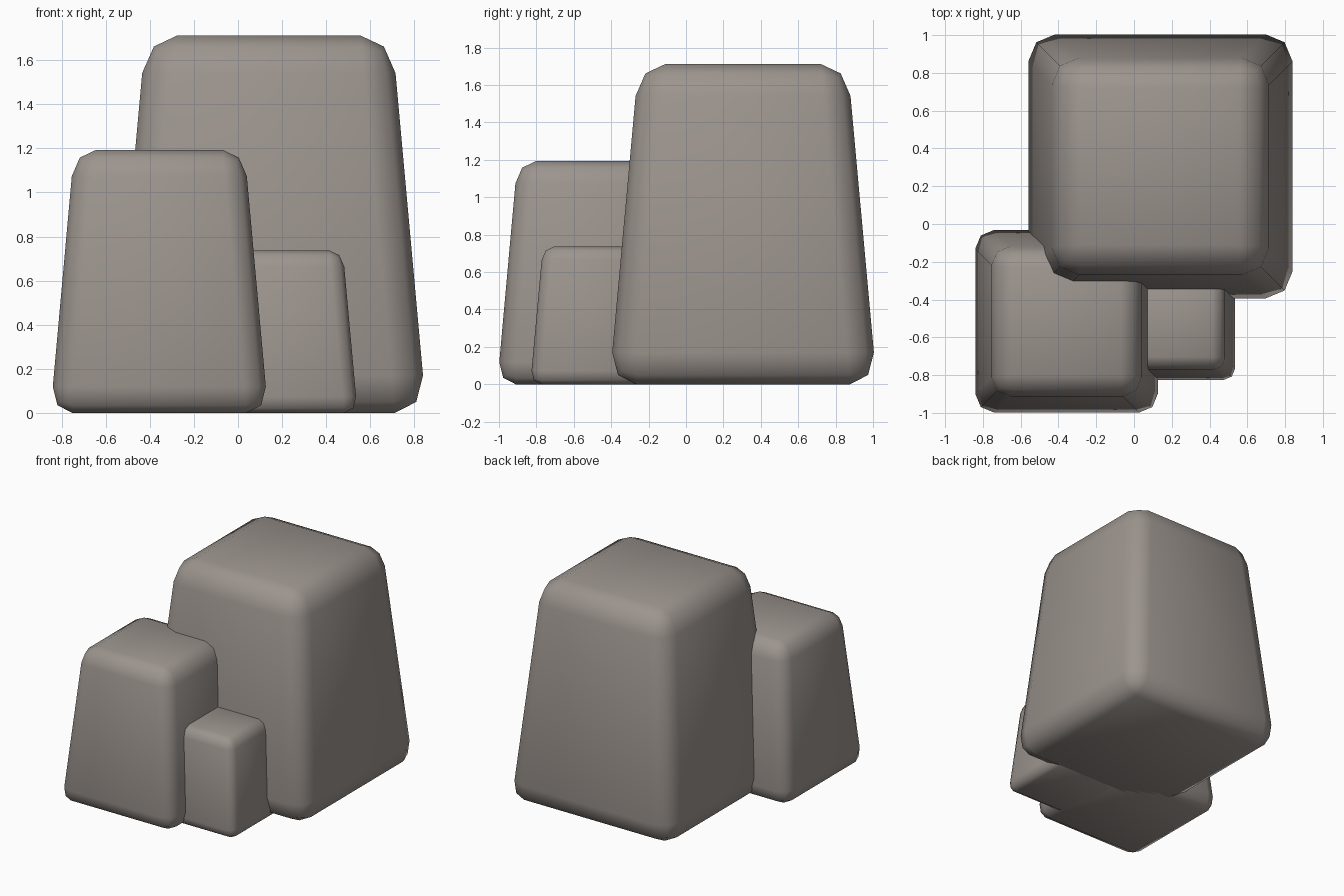
import bpy, bmesh

if "Cube" in bpy.data.objects:
    bpy.data.objects.remove(bpy.data.objects["Cube"])

stone = bpy.data.materials.new("warm grey stone")
stone.diffuse_color = (0.33, 0.295, 0.27, 1)
stone.use_nodes = True
stone.node_tree.nodes["Principled BSDF"].inputs["Base Color"].default_value = stone.diffuse_color


def block(name, x, y, width, height, taper=0.782):
    """Tapered stone block with rounded edges, standing on z = 0."""
    mesh = bpy.data.meshes.new(name)
    bm = bmesh.new()
    bmesh.ops.create_cube(bm, size=1)
    for v in bm.verts:
        if v.co.z > 0:
            v.co.x *= taper
            v.co.y *= taper
        v.co.z += 0.5
    # round every edge; the object scale then stretches the rounding with the block
    bmesh.ops.bevel(bm, geom=bm.edges[:], offset=0.1, offset_type='OFFSET',
                    segments=2, profile=0.5, affect='EDGES', clamp_overlap=True)
    for f in bm.faces:
        f.smooth = True
    bm.to_mesh(mesh)
    bm.free()
    mesh.materials.append(stone)
    ob = bpy.data.objects.new(name, mesh)
    ob.location = (x, y, 0)
    ob.scale = (width, width, height)
    bpy.context.collection.objects.link(ob)
    return ob


# three blocks leaning into each other, from tallest to shortest
block("large_rock", 0.14, 0.305, 1.43, 1.712)
block("medium_rock", -0.357, -0.515, 0.988, 1.193)
block("small_rock", 0.235, -0.525, 0.615, 0.737)
